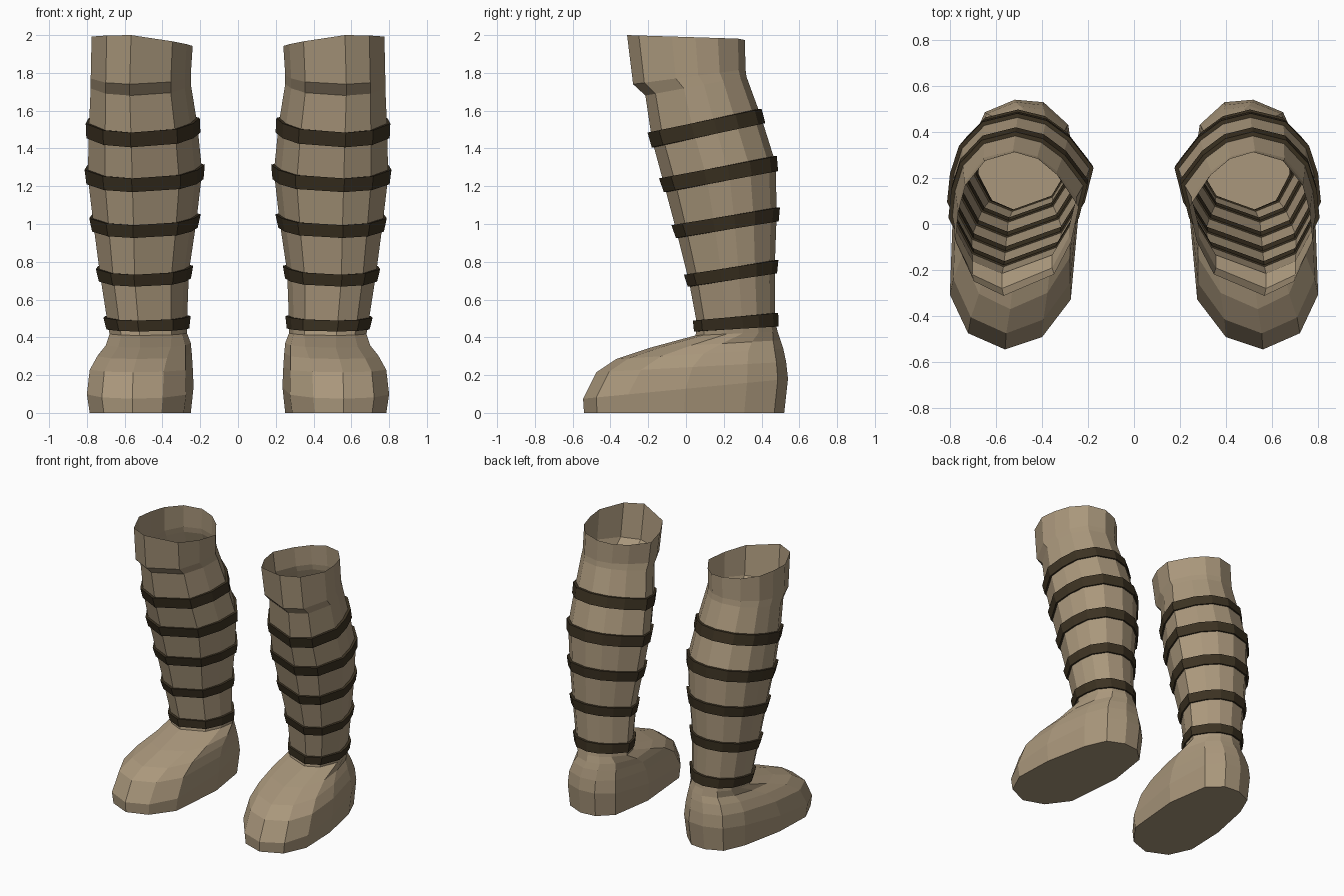
import bpy

if "Cube" in bpy.data.objects:
    bpy.data.objects.remove(bpy.data.objects["Cube"])

# Unit outlines (u: inner to outer side, v: front to back), 12 points each
FOOT = [(.575, 0), (.86, .065), (1, .22), (.98, .5), (.86, .8), (.73, .95),
        (.5, 1), (.28, .99), (.09, .9), (0, .6), (.07, .2), (.29, .05)]
LEG = [(.61, 0), (.85, .1), (1, .38), (.98, .58), (.92, .77), (.76, .94),
       (.52, 1), (.32, .95), (.16, .83), (0, .62), (.06, .38), (.2, .15)]

# Rings: x inner, x outer, y front, y back, z front, z back
FOOT_RINGS = [(0, (.25, .785, -.54, .52, 0, 0)),
              (0, (.235, .80, -.545, .54, .075, .18)),
              (.1, (.24, .785, -.475, .53, .215, .27)),
              (.3, (.245, .745, -.37, .515, .285, .34)),
              (.6, (.25, .70, -.19, .50, .345, .385))]
LEG_RINGS = [(.27, .68, .05, .485, .41, .43),
             (.27, .69, .06, .47, .46, .495),
             (.26, .73, .015, .47, .70, .775),
             (.22, .765, -.05, .48, .96, 1.05),
             (.19, .795, -.115, .475, 1.205, 1.32),
             (.215, .79, -.18, .395, 1.445, 1.575),
             (.25, .78, -.215, .32, 1.68, 1.78)]
KNEE_RINGS = [(.25, .78, -.28, .315, 1.74, 1.82),
              (.24, .775, -.312, .312, 2.0, 1.98)]


def ring(spec, t=1.0, grow=0.0):
    x0, x1, y0, y1, zf, zb = spec
    x0, x1, y0, y1 = x0 - grow, x1 + grow, y0 - grow, y1 + grow
    pts = []
    for (fu, fv), (lu, lv) in zip(FOOT, LEG):
        u, v = fu + (lu - fu) * t, fv + (lv - fv) * t
        pts.append((x0 + (x1 - x0) * u, y0 + (y1 - y0) * v, zf + (zb - zf) * v))
    return pts


def sample(zf):
    """Leg ring at a given front height."""
    for a, b in zip(LEG_RINGS, LEG_RINGS[1:]):
        if zf <= b[4]:
            break
    k = (zf - a[4]) / (b[4] - a[4])
    return tuple(p + (q - p) * k for p, q in zip(a, b))


def loft(rings, closed=False):
    n = len(LEG)
    verts = [p for r in rings for p in r]
    faces = []
    for k in range(len(rings) if closed else len(rings) - 1):
        a, b = k * n, (k + 1) % len(rings) * n
        faces += [(a + i, a + (i + 1) % n, b + (i + 1) % n, b + i) for i in range(n)]
    if not closed:
        faces.append(tuple(reversed(range(n))))  # sole
    return verts, faces


def make(name, verts, faces, mat):
    me = bpy.data.meshes.new(name)
    me.from_pydata(verts, [], faces)
    me.materials.append(mat)
    ob = bpy.data.objects.new(name, me)
    bpy.context.collection.objects.link(ob)
    m = ob.modifiers.new("Mirror", 'MIRROR')
    m.use_axis[0] = True
    m.use_mirror_merge = False
    return ob


def material(name, rgb):
    m = bpy.data.materials.new(name)
    m.diffuse_color = (*rgb, 1)
    m.use_nodes = True
    m.node_tree.nodes["Principled BSDF"].inputs["Base Color"].default_value = m.diffuse_color
    return m


cloth = material("tan_cloth", (.40, .31, .20))
leather = material("dark_leather", (.045, .032, .016))

# Boot shell: foot, leg and knee cuff, open at the top
rings = [ring(s, t) for t, s in FOOT_RINGS] + [ring(s) for s in LEG_RINGS + KNEE_RINGS]
# Rim slopes down towards the inner side
rings[-1] = [(x, y, z - .045 * max(0, 1 - u / .6))
             for (x, y, z), (u, v) in zip(rings[-1], LEG)]
make("boots", *loft(rings), cloth)

# Straps wrapped around the leg
for i, zf in enumerate((.46, .70, .96, 1.205, 1.445)):
    h = .029 + .0025 * i
    lo, hi = sample(zf - h), sample(zf + h)
    make(f"strap_{i + 1}", *loft([ring(lo, grow=.012), ring(hi, grow=.018),
                                  ring(hi, grow=-.008), ring(lo, grow=-.008)], True), leather)
